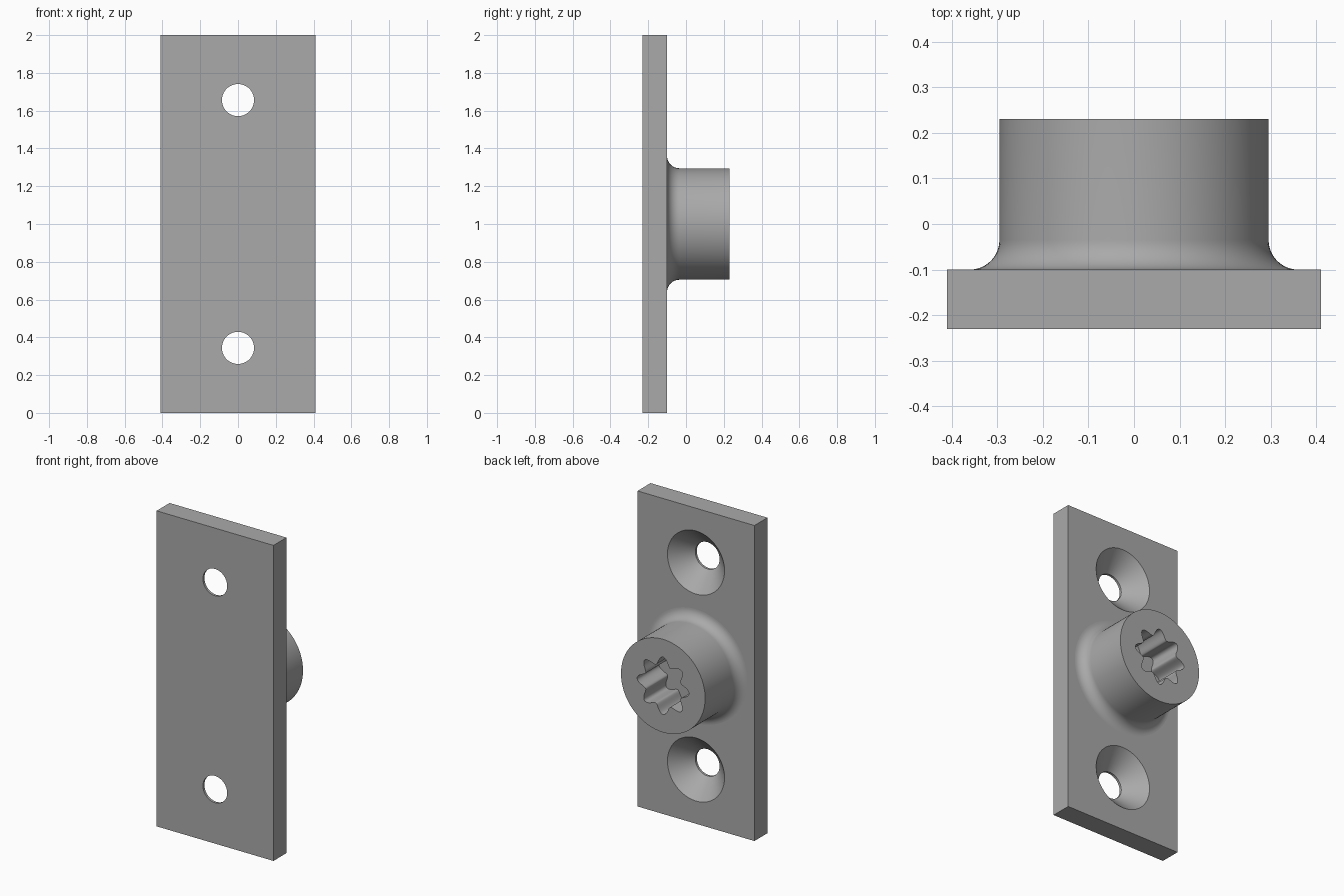
import bpy, bmesh, math
from mathutils import Matrix, Vector

cube = bpy.data.objects.get("Cube")
if cube:
    bpy.data.objects.remove(cube, do_unlink=True)

BACK, FACE, END = -0.23, -0.1, 0.23   # plate front, plate rear, boss end (y)
MID = 1.0                              # height of the boss axis

steel = bpy.data.materials.new("plain_grey")
steel.use_nodes = True
grey = (0.4, 0.4, 0.4, 1)
steel.diffuse_color = grey
steel.node_tree.nodes["Principled BSDF"].inputs["Base Color"].default_value = grey


def make_object(name, bm):
    bmesh.ops.recalc_face_normals(bm, faces=bm.faces)
    mesh = bpy.data.meshes.new(name)
    bm.to_mesh(mesh)
    bm.free()
    mesh.materials.append(steel)
    ob = bpy.data.objects.new(name, mesh)
    bpy.context.collection.objects.link(ob)
    return ob


def loft(name, rings):
    """Closed solid through a series of equal-length rings of points."""
    bm = bmesh.new()
    loops = [[bm.verts.new(p) for p in ring] for ring in rings]
    n = len(loops[0])
    for a, b in zip(loops, loops[1:]):
        for i in range(n):
            j = (i + 1) % n
            bm.faces.new((a[i], a[j], b[j], b[i]))
    bm.faces.new(loops[0])
    bm.faces.new(loops[-1])
    return make_object(name, bm)


def ring(radius, y, z, n=96, wave=0):
    """Ring around the y axis, optionally with eight wavy lobes."""
    pts = []
    for i in range(n):
        a = math.tau * i / n
        r = radius + wave * math.cos(8 * a)
        pts.append(Vector((r * math.cos(a), y, z + r * math.sin(a))))
    return pts


def combine(target, tool, operation):
    mod = target.modifiers.new(operation, 'BOOLEAN')
    mod.object, mod.operation, mod.solver = tool, operation, 'EXACT'
    bpy.context.view_layer.objects.active = target
    bpy.ops.object.modifier_apply(modifier=mod.name)
    bpy.data.objects.remove(tool, do_unlink=True)


# Flat mounting plate
bm = bmesh.new()
bmesh.ops.create_cube(bm, size=1, matrix=Matrix.Translation((0, (BACK + FACE) / 2, MID))
                      @ Matrix.Diagonal((0.82, FACE - BACK, 2, 1)))
plate = make_object("mounting_plate", bm)

# Round boss with a filleted foot
R, F = 0.295, 0.065
profile = [(R + F, FACE - 0.05)]
for i in range(13):
    a = math.pi / 2 * i / 12
    profile.append((R + F - F * math.sin(a), FACE + F - F * math.cos(a)))
profile.append((R, END))
boss = loft("boss", [ring(r, y, MID) for r, y in profile])
combine(plate, boss, 'UNION')

# Lobed drive socket
socket = loft("socket_cutter", [ring(0.157, y, MID, 192, 0.025) for y in (END - 0.22, END + 0.05)])
combine(plate, socket, 'DIFFERENCE')

# Countersunk screw holes above and below the boss
for side in (-1, 1):
    z = MID + side * 0.656
    hole = loft("screw_hole_cutter", [ring(r, y, z) for r, y in (
        (0.085, BACK - 0.05), (0.085, BACK + 0.015), (0.2, FACE), (0.2, FACE + 0.05))])
    combine(plate, hole, 'DIFFERENCE')

# Smooth curved walls, crisp edges
bpy.ops.object.select_all(action='DESELECT')
plate.select_set(True)
bpy.context.view_layer.objects.active = plate
bpy.ops.object.shade_smooth_by_angle(angle=math.radians(30))
